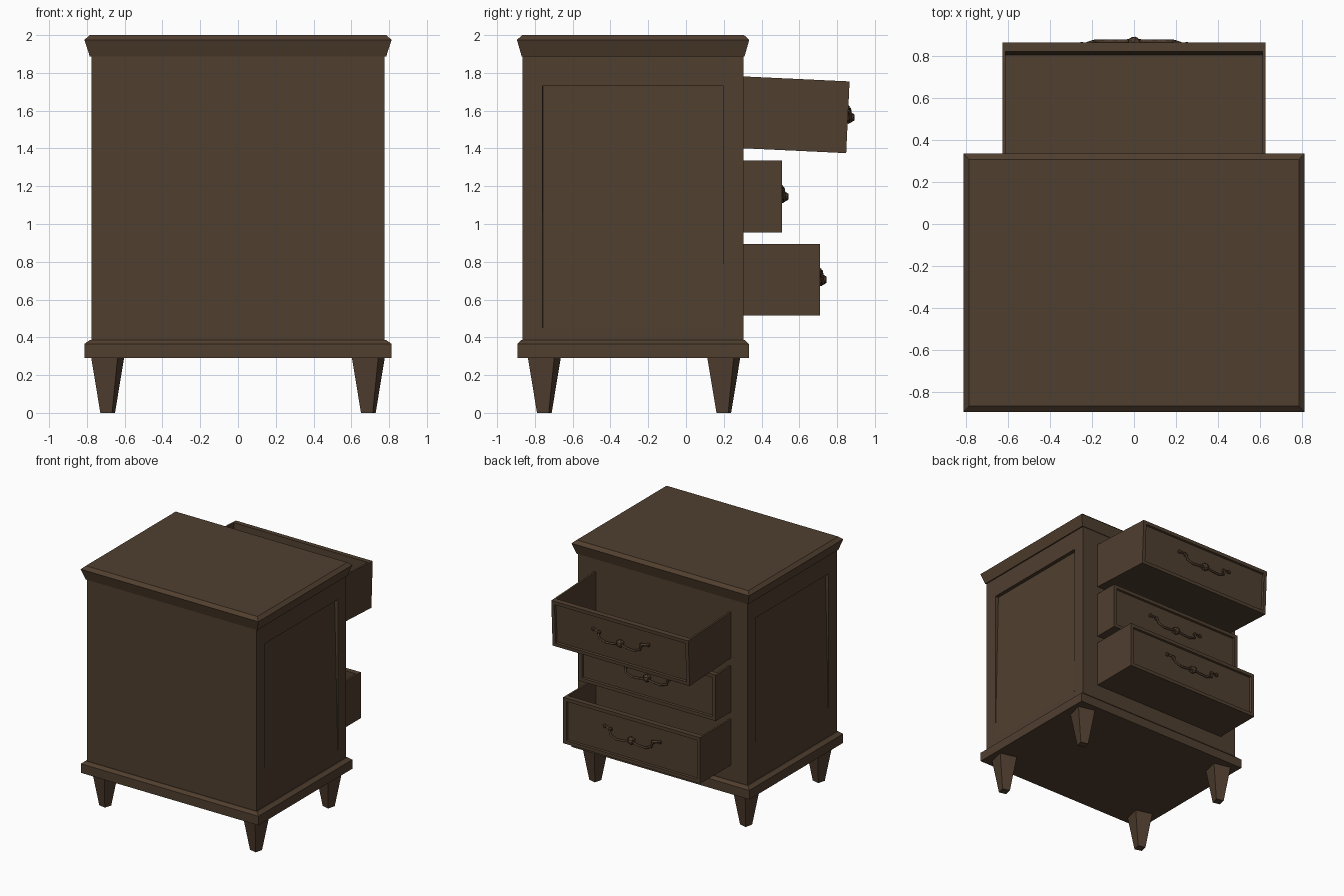
import bpy, bmesh, math
from mathutils import Matrix, Vector

if "Cube" in bpy.data.objects:
    bpy.data.objects.remove(bpy.data.objects["Cube"])

wood = bpy.data.materials.new("dark brown wood")
wood.diffuse_color = (0.080, 0.049, 0.028, 1)
wood.use_nodes = True
wood.node_tree.nodes["Principled BSDF"].inputs["Base Color"].default_value = wood.diffuse_color
CY = -0.28  # depth centre of the case


def finish(bm, name, loc=(0, 0, 0), rot=(0, 0, 0)):
    bmesh.ops.recalc_face_normals(bm, faces=bm.faces)
    me = bpy.data.meshes.new(name)
    bm.to_mesh(me)
    bm.free()
    ob = bpy.data.objects.new(name, me)
    ob.location, ob.rotation_euler = loc, rot
    me.materials.append(wood)
    bpy.context.collection.objects.link(ob)
    return ob


def stack(name, rings, loc=(0, 0, 0), rot=(0, 0, 0)):
    """Loft rectangles given as (half x, half y, z)."""
    bm = bmesh.new()
    loops = [[bm.verts.new((sx * hx, sy * hy, z)) for sx, sy in
              ((-1, -1), (1, -1), (1, 1), (-1, 1))] for hx, hy, z in rings]
    for a, b in zip(loops, loops[1:]):
        for i in range(4):
            j = (i + 1) % 4
            bm.faces.new((a[i], a[j], b[j], b[i]))
    bm.faces.new(loops[0])
    bm.faces.new(loops[-1])
    return finish(bm, name, loc, rot)


def box(bm, x0, x1, y0, y1, z0, z1):
    m = Matrix.Translation(((x0 + x1) / 2, (y0 + y1) / 2, (z0 + z1) / 2)) @ \
        Matrix.Diagonal((x1 - x0, y1 - y0, z1 - z0, 1))
    bmesh.ops.create_cube(bm, size=1, matrix=m)


def facing(bm, direction):
    bm.normal_update()
    return max(bm.faces, key=lambda f: f.normal.dot(Vector(direction)))


# case with a leaning recessed panel on both sides
bm = bmesh.new()
box(bm, -0.775, 0.775, CY - 0.585, CY + 0.585, 0.37, 1.90)
for s in (-1, 1):
    face = facing(bm, (s, 0, 0))
    bmesh.ops.inset_region(bm, faces=[face], thickness=0.15)
    rim = [v.co.copy() for v in face.verts]
    for v in face.verts:
        v.co.z = 1.73 if v.co.z > 1 else 0.45
    ext = bmesh.ops.inset_region(bm, faces=[face], thickness=0.001)
    for v in face.verts:
        if v.co.z > 1:
            v.co.x -= s * 0.03
finish(bm, "case")

# mouldings
stack("top_board", [(0.785, 0.59, 1.888), (0.813, 0.615, 1.975), (0.785, 0.587, 2.0)], (0, CY, 0))
stack("base_moulding", [(0.813, 0.613, 0.29), (0.813, 0.613, 0.365), (0.783, 0.59, 0.387)], (0, CY, 0))

# tapered legs, slightly turned
for x in (-0.69, 0.69):
    for y in (-0.75, 0.20):
        stack("leg", [(0.032, 0.032, 0), (0.073, 0.073, 0.3)], (x, y, 0), (0, 0, math.radians(-14)))


def drawer(name, front, zc, tilt):
    place = dict(loc=(0, front, zc), rot=(math.radians(tilt), 0, 0))
    # open tray with recessed front panel
    bm = bmesh.new()
    box(bm, -0.627, 0.627, 0.26 - front, 0, -0.19, 0.19)
    top = facing(bm, (0, 0, 1))
    bmesh.ops.inset_region(bm, faces=[top], thickness=0.022)
    bmesh.ops.inset_region(bm, faces=[top], thickness=0.0005)
    for v in top.verts:
        v.co.z = -0.165
    for v in bm.verts:
        if -0.04 < v.co.y < -0.01:
            v.co.y -= 0.028
    panel = facing(bm, (0, 1, 0))
    bmesh.ops.inset_region(bm, faces=[panel], thickness=0.04)
    bmesh.ops.inset_region(bm, faces=[panel], thickness=0.006, depth=-0.015)
    finish(bm, name, **place)

    # curved bar of the handle
    cu = bpy.data.curves.new(name + "_handle", 'CURVE')
    cu.dimensions = '3D'
    cu.bevel_depth, cu.bevel_resolution = 0.010, 0
    half = [(0.25, -0.012, 0.05), (0.20, 0.006, 0.045), (0.185, 0.012, 0.0),
            (0.13, 0.014, -0.02), (0.06, 0.014, -0.015)]
    pts = [(-x, y, z) for x, y, z in half] + [(0, 0.014, 0)] + half[::-1]
    sp = cu.splines.new('POLY')
    sp.points.add(len(pts) - 1)
    for p, c in zip(sp.points, pts):
        p.co = (*c, 1)
    cu.use_fill_caps = True
    cu.materials.append(wood)
    ob = bpy.data.objects.new(name + "_handle", cu)
    ob.location, ob.rotation_euler = place["loc"], place["rot"]
    bpy.context.collection.objects.link(ob)

    # centre knob and end beads
    bm = bmesh.new()
    for x, y, z, r in ((0, 0.005, 0, 0.035), (-0.25, -0.008, 0.05, 0.018), (0.25, -0.008, 0.05, 0.018),
                       (-0.195, 0.0, 0.04, 0.018), (0.195, 0.0, 0.04, 0.018)):
        bmesh.ops.create_icosphere(bm, subdivisions=1, radius=r, matrix=Matrix.Translation((x, y, z)))
    finish(bm, name + "_knobs", **place)


drawer("top_drawer", 0.857, 1.565, -2.7)
drawer("middle_drawer", 0.507, 1.145, 0)
drawer("bottom_drawer", 0.71, 0.705, 0)
